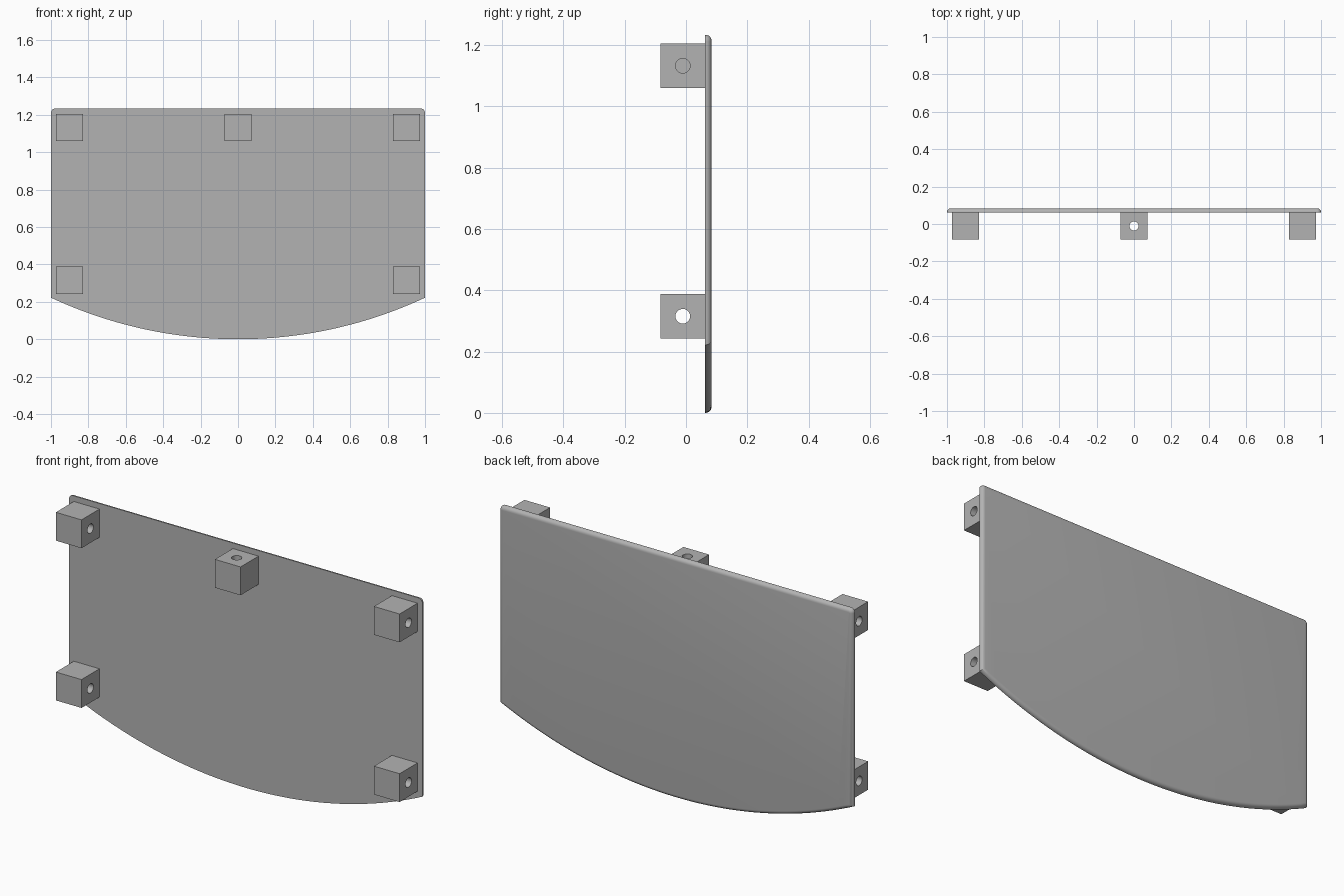
import bpy, bmesh
from math import sin, cos, pi, sqrt, radians
from mathutils import Matrix, Vector

cube = bpy.data.objects.get("Cube")
if cube:
    bpy.data.objects.remove(cube, do_unlink=True)

TOP, SIDE_Z = 1.233, 0.222                 # top edge, lower end of the side edges
FRONT, BACK = 0.062, 0.083                 # panel thickness along y
ROUND = 0.019                              # rounded rear edge
ARC_R = (1 + SIDE_Z ** 2) / (2 * SIDE_Z)   # curved lower edge
BLOCK = 0.145

grey = bpy.data.materials.new("plain grey")
grey.use_nodes = True
COLOUR = (0.45, 0.45, 0.45, 1)
grey.diffuse_color = COLOUR
grey.node_tree.nodes["Principled BSDF"].inputs["Base Color"].default_value = COLOUR


def finish(name, bm):
    bmesh.ops.recalc_face_normals(bm, faces=bm.faces)
    mesh = bpy.data.meshes.new(name)
    bm.to_mesh(mesh)
    bm.free()
    mesh.materials.append(grey)
    obj = bpy.data.objects.new(name, mesh)
    bpy.context.collection.objects.link(obj)
    bpy.ops.object.select_all(action='DESELECT')
    obj.select_set(True)
    bpy.context.view_layer.objects.active = obj
    bpy.ops.object.shade_smooth_by_angle(angle=radians(35))
    return obj


def bridge(bm, a, b):
    n = len(a)
    for i in range(n):
        j = (i + 1) % n
        bm.faces.new((a[i], a[j], b[j], b[i]))


def outline(inset):
    """Panel outline, shrunk by inset: arched bottom, rounded top corners."""
    half, top, r = 1 - inset, TOP - inset, ARC_R - inset
    corner = max(0.022 - inset, 0.001)
    points = []
    for i in range(65):
        x = half * (i / 32 - 1)
        points.append((x, ARC_R - sqrt(r * r - x * x)))
    for side, start in ((1, 0), (-1, pi / 2)):
        for i in range(7):
            t = start + i * pi / 12
            points.append((side * (half - corner) + corner * cos(t),
                           top - corner + corner * sin(t)))
    return points


# Panel: flat front, quarter-round edge towards the back
bm = bmesh.new()
sections = [(0, FRONT)]
for i in range(7):
    t = i * pi / 12
    sections.append((ROUND * (1 - cos(t)), BACK - ROUND + ROUND * sin(t)))
rings = [[bm.verts.new((x, y, z)) for x, z in outline(d)] for d, y in sections]
for a, b in zip(rings, rings[1:]):
    bridge(bm, a, b)
bm.faces.new(rings[0])
bm.faces.new(rings[-1])
finish("panel", bm)


def mounting_block(name, x, z, hole_axis):
    """Cube with a round hole straight through it along hole_axis."""
    bm = bmesh.new()
    half, radius, n = BLOCK / 2, 0.024, 32

    def ring(square, height):
        verts = []
        for i in range(n):
            c, s = cos(2 * pi * i / n), sin(2 * pi * i / n)
            size = half / max(abs(c), abs(s)) if square else radius
            verts.append(bm.verts.new((size * c, size * s, height)))
        return verts

    loops = [ring(True, -half), ring(True, half), ring(False, half), ring(False, -half)]
    for i in range(4):
        bridge(bm, loops[i], loops[(i + 1) % 4])
    if hole_axis == 'X':
        bmesh.ops.rotate(bm, verts=bm.verts, matrix=Matrix.Rotation(pi / 2, 3, 'Y'))
    bmesh.ops.translate(bm, verts=bm.verts, vec=Vector((x, FRONT - half, z)))
    finish(name, bm)


# Mounting blocks: four corners drilled sideways, the middle one drilled upright
for side, x in (("right", -0.9), ("left", 0.9)):
    for level, z in (("upper", 1.132), ("lower", 0.315)):
        mounting_block(f"{level}_{side}_block", x, z, 'X')
mounting_block("upper_middle_block", 0, 1.132, 'Z')
